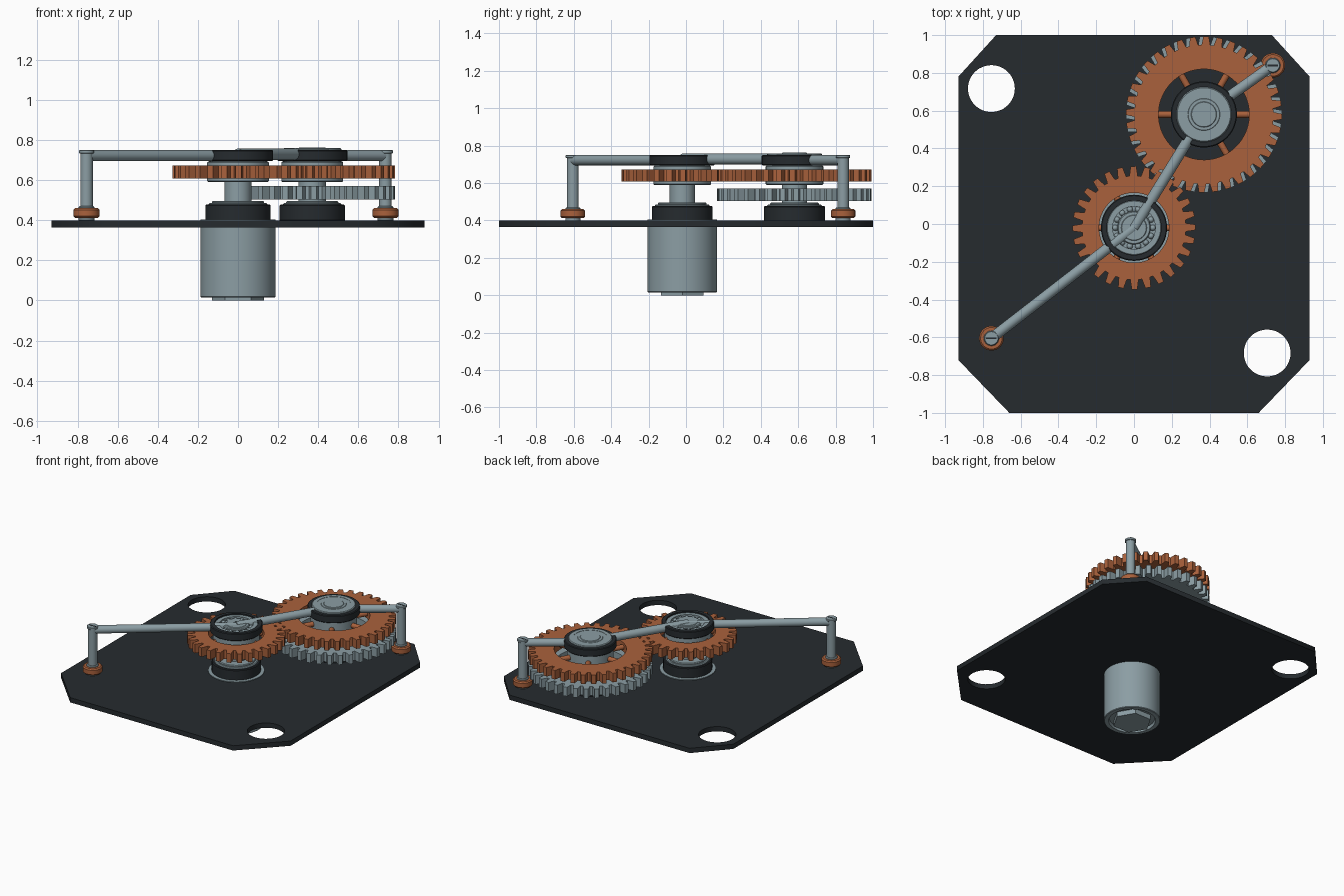
import bpy, bmesh
from math import cos, sin, tau, atan2, radians
from mathutils import Vector

if "Cube" in bpy.data.objects:
    bpy.data.objects.remove(bpy.data.objects["Cube"])


def material(name, rgb):
    m = bpy.data.materials.new(name)
    m.diffuse_color = (*rgb, 1)
    m.use_nodes = True
    m.node_tree.nodes["Principled BSDF"].inputs["Base Color"].default_value = m.diffuse_color
    return m


DARK = material("dark_metal", (0.019, 0.024, 0.028))
COPPER = material("copper", (0.40, 0.12, 0.045))
STEEL = material("steel", (0.26, 0.34, 0.37))
A = (0.0, -0.02)       # drive axis
B = (0.37, 0.58)       # driven axis
POSTS = [(-0.755, -0.605), (0.735, 0.84)]


def finish(name, bm, mat, smooth=True):
    bmesh.ops.recalc_face_normals(bm, faces=bm.faces)
    me = bpy.data.meshes.new(name)
    bm.to_mesh(me)
    bm.free()
    ob = bpy.data.objects.new(name, me)
    bpy.context.collection.objects.link(ob)
    me.materials.append(mat)
    if smooth:
        bpy.ops.object.select_all(action='DESELECT')
        bpy.context.view_layer.objects.active = ob
        ob.select_set(True)
        bpy.ops.object.shade_smooth_by_angle(angle=radians(35))
    return ob


def lathe(name, profile, centre, mat, seg=48, closed=True):
    """Revolve (radius, z) points about a vertical axis."""
    bm = bmesh.new()
    rings = []
    for r, z in profile:
        if r == 0:
            v = bm.verts.new((*centre, z))
            rings.append([v] * seg)
        else:
            rings.append([bm.verts.new((centre[0] + r * cos(tau * i / seg),
                                        centre[1] + r * sin(tau * i / seg), z)) for i in range(seg)])
    pairs = list(zip(rings, rings[1:])) + ([(rings[-1], rings[0])] if closed else [])
    for p, q in pairs:
        for i in range(seg):
            j = (i + 1) % seg
            vs = list(dict.fromkeys([p[i], p[j], q[j], q[i]]))
            if len(vs) > 2:
                bm.faces.new(vs)
    return finish(name, bm, mat)


def ring(name, centre, r0, r1, z0, z1, mat, bevel=0.005, seg=48):
    b = bevel
    return lathe(name, [(r0, z0), (r1 - b, z0), (r1, z0 + b), (r1, z1 - b), (r1 - b, z1), (r0, z1)],
                 centre, mat, seg)


def disc(name, centre, r, z0, z1, mat, bevel=0.003, seg=32):
    b = bevel
    return lathe(name, [(0, z0), (r - b, z0), (r, z0 + b), (r, z1 - b), (r - b, z1), (0, z1)],
                 centre, mat, seg, False)


def rod(name, p, q, r, mat, seg=24):
    p, q = Vector(p), Vector(q)
    d = q - p
    bm = bmesh.new()
    bmesh.ops.create_cone(bm, cap_ends=True, segments=seg, radius1=r, radius2=r, depth=d.length)
    rot = d.to_track_quat('Z', 'Y').to_matrix()
    for v in bm.verts:
        v.co = rot @ v.co + (p + q) / 2
    return finish(name, bm, mat)


def gear(name, centre, teeth, root, tip, bore, z0, z1, phase, mat):
    """Spur gear; one tooth is centred on the phase angle."""
    bm = bmesh.new()
    pitch = tau / teeth
    cols = []
    for t in range(teeth):
        for off, r in ((-0.36, root), (-0.2, tip), (0.2, tip), (0.36, root)):
            a = phase + (t + off) * pitch
            cols.append([bm.verts.new((centre[0] + rr * cos(a), centre[1] + rr * sin(a), z))
                         for rr, z in ((bore, z0), (r, z0), (r, z1), (bore, z1))])
    for i, c in enumerate(cols):
        n = cols[(i + 1) % len(cols)]
        for k in range(4):
            m = (k + 1) % 4
            bm.faces.new((c[k], n[k], n[m], c[m]))
    return finish(name, bm, mat)


def spokes(name, centre, r0, r1, z, mat):
    for i in range(6):
        a = tau * i / 6
        rod(f"{name}_{i + 1}", (centre[0] + r0 * cos(a), centre[1] + r0 * sin(a), z),
            (centre[0] + r1 * cos(a), centre[1] + r1 * sin(a), z), 0.018, mat, 16)


def bearing(name, c, z0, z1):
    """Two grooved races with a circle of balls."""
    ring(name + "_outer_race", c, 0.113, 0.146, z0, z1, STEEL)
    ring(name + "_inner_race", c, 0.066, 0.088, z0, z1, STEEL)
    ring(name + "_shield", c, 0.086, 0.115, z0, z1 - 0.02, STEEL, 0.001)
    bm = bmesh.new()
    for i in range(14):
        a = tau * i / 14
        res = bmesh.ops.create_uvsphere(bm, u_segments=12, v_segments=8, radius=0.016)
        bmesh.ops.translate(bm, verts=res['verts'],
                            vec=(c[0] + 0.1 * cos(a), c[1] + 0.1 * sin(a), z1 - 0.018))
    finish(name + "_balls", bm, STEEL)


# base plate with clipped corners and two large holes
cu = bpy.data.curves.new("base_plate", 'CURVE')
cu.dimensions, cu.fill_mode, cu.extrude = '2D', 'BOTH', 0.0175
outline = [(-0.66, -1), (0.66, -1), (0.93, -0.72), (0.93, 0.78),
           (0.73, 1), (-0.73, 1), (-0.93, 0.78), (-0.93, -0.72)]
loops = [outline]
for hx, hy in ((-0.755, 0.717), (0.705, -0.683)):
    loops.append([(hx + 0.124 * cos(tau * i / 48), hy + 0.124 * sin(tau * i / 48)) for i in range(48)])
for pts in loops:
    s = cu.splines.new('POLY')
    s.points.add(len(pts) - 1)
    for p, (x, y) in zip(s.points, pts):
        p.co = (x, y, 0, 1)
    s.use_cyclic_u = True
plate = bpy.data.objects.new("base_plate", cu)
bpy.context.collection.objects.link(plate)
plate.location.z = 0.3815
cu.materials.append(DARK)
plate.select_set(True)
bpy.context.view_layer.objects.active = plate
bpy.ops.object.convert(target='MESH')

# motor can under the plate with a recessed end and hexagonal boss
lathe("motor_can", [(0, 0.035), (0.15, 0.035), (0.155, 0.015), (0.183, 0.015), (0.187, 0.019),
                    (0.187, 0.404), (0, 0.404)], A, STEEL, 64, False)
lathe("motor_hex_boss", [(0, 0.0), (0.13, 0.0), (0.13, 0.04), (0, 0.04)], A, STEEL, 6, False)

# both axles: shaft, lower and upper bearing housings, hubs
for tag, c, top in (("drive", A, 0.745), ("driven", B, 0.762)):
    disc(tag + "_shaft", c, 0.068, 0.39, top, STEEL)
    ring(tag + "_lower_housing", c, 0.14, 0.163, 0.395, 0.478, DARK)
    bearing(tag + "_lower_bearing", c, 0.40, 0.485)
    ring(tag + "_lower_collar", c, 0.068, 0.13, 0.47, 0.496, STEEL)
    ring(tag + "_hub", c, 0.06, 0.154, 0.59, 0.693, STEEL)
    ring(tag + "_upper_housing", c, 0.144, 0.175, 0.695, 0.75, DARK)
    bearing(tag + "_upper_bearing", c, 0.69, top - 0.003)
ring("driven_cap_ring", B, 0.075, 0.125, 0.74, 0.757, STEEL, 0.003)

# meshing gear pair and the grey gear below
mesh = atan2(B[1] - A[1], B[0] - A[0])
gear("drive_gear", A, 28, 0.275, 0.326, 0.185, 0.607, 0.673, mesh + tau / 56, COPPER)
gear("driven_gear", B, 36, 0.368, 0.413, 0.24, 0.607, 0.673, mesh + tau / 2, COPPER)
gear("lower_gear", B, 36, 0.368, 0.413, 0.24, 0.503, 0.57, mesh + tau / 2 + tau / 130, STEEL)
ring("lower_gear_hub", B, 0.06, 0.12, 0.503, 0.57, STEEL)
spokes("drive_spoke", A, 0.14, 0.20, 0.64, COPPER)
spokes("driven_spoke", B, 0.14, 0.25, 0.64, COPPER)
spokes("lower_spoke", B, 0.11, 0.25, 0.537, STEEL)

# bridge rods linking posts and upper bearings
rod("bridge_rod_left", (*POSTS[0], 0.722), (*A, 0.722), 0.028, STEEL)
rod("bridge_rod_middle", (*A, 0.728), (*B, 0.728), 0.029, STEEL)
rod("bridge_rod_right", (*B, 0.722), (*POSTS[1], 0.722), 0.028, STEEL)

# support posts with copper feet and slotted screw heads
for i, c in enumerate(POSTS):
    n = f"post_{i + 1}"
    disc(n, c, 0.031, 0.39, 0.74, STEEL)
    ring(n + "_washer", c, 0.02, 0.04, 0.395, 0.47, STEEL)
    ring(n + "_foot", c, 0.03, 0.065, 0.412, 0.46, COPPER, 0.008)
    disc(n + "_screw_head", c, 0.038, 0.733, 0.75, STEEL)
    bm = bmesh.new()
    bmesh.ops.create_cube(bm, size=1)
    for v in bm.verts:
        v.co = Vector((c[0] + v.co.x * 0.055, c[1] + v.co.y * 0.01, 0.749 + v.co.z * 0.004))
    finish(n + "_screw_slot", bm, DARK, False)
